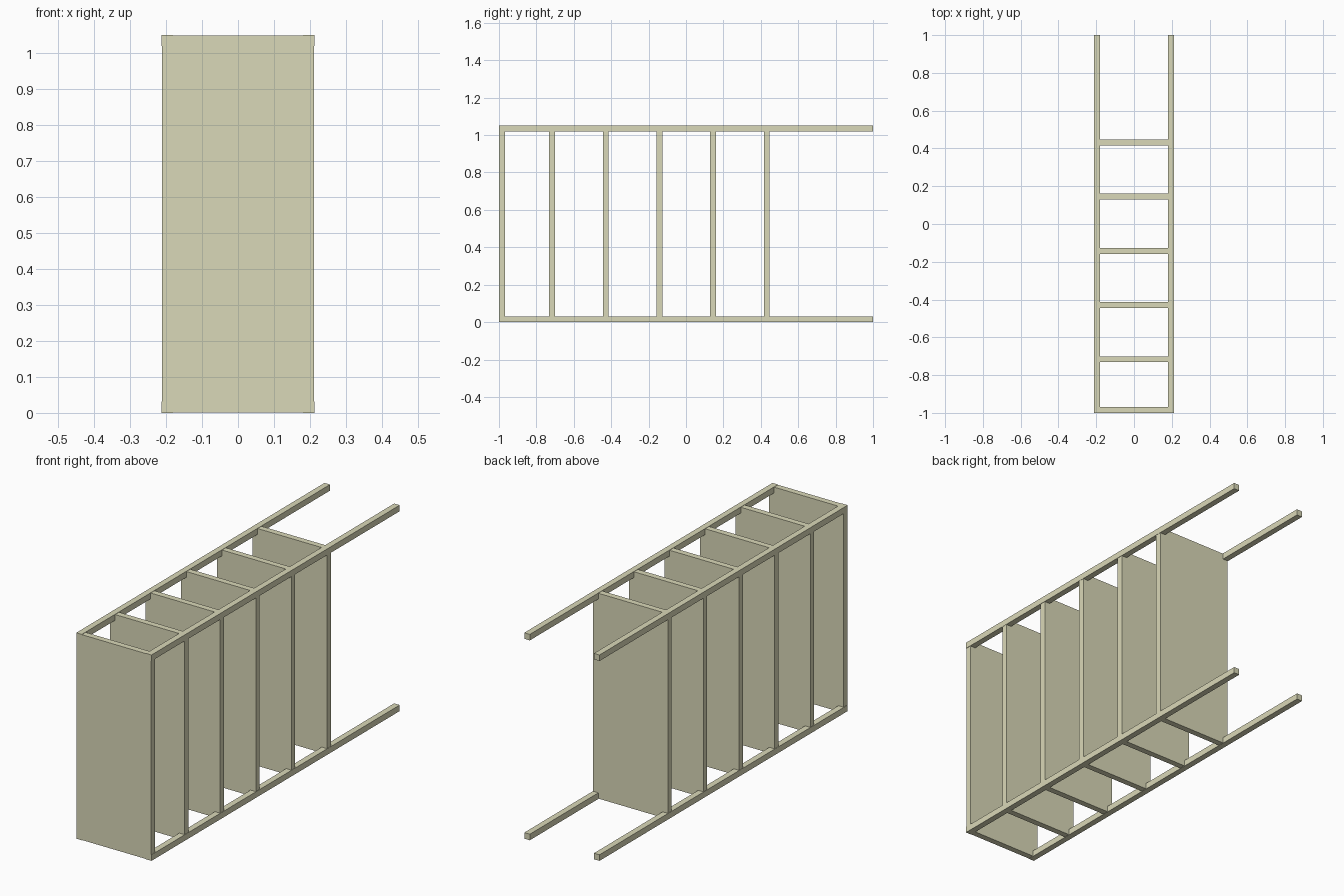
import bpy

if "Cube" in bpy.data.objects:
    bpy.data.objects.remove(bpy.data.objects["Cube"])

W, H, L = 0.212, 1.05, 1.0   # half width, height, half length
T = 0.031                    # board and rail thickness
INSET = 0.0015               # boards sit a hair inside the rails

mat = bpy.data.materials.new("pale_wood")
mat.diffuse_color = (0.70, 0.69, 0.48, 1)
mat.use_nodes = True
mat.node_tree.nodes["Principled BSDF"].inputs["Base Color"].default_value = mat.diffuse_color


def box(name, center, size):
    bpy.ops.mesh.primitive_cube_add(size=1, location=center)
    ob = bpy.context.object
    ob.name = name
    ob.scale = size
    bpy.ops.object.transform_apply(location=False, rotation=False, scale=True)
    ob.data.materials.append(mat)
    return ob


# Four long corner rails
for side, sx in (("left", -1), ("right", 1)):
    for level, z in (("lower", T / 2), ("upper", H - T / 2)):
        box(f"{side}_{level}_rail", (sx * (W - T / 2), 0, z), (T, 2 * L, T))

# End board, flush with the front ends of the rails
board = (2 * (W - INSET), T, H - 2 * INSET)
box("end_board", (0, -L + T / 2, H / 2), board)

# Evenly spaced shelf boards
for i in range(5):
    box(f"shelf_board_{i + 1}", (0, 0.432 - 0.287 * i, H / 2), board)
